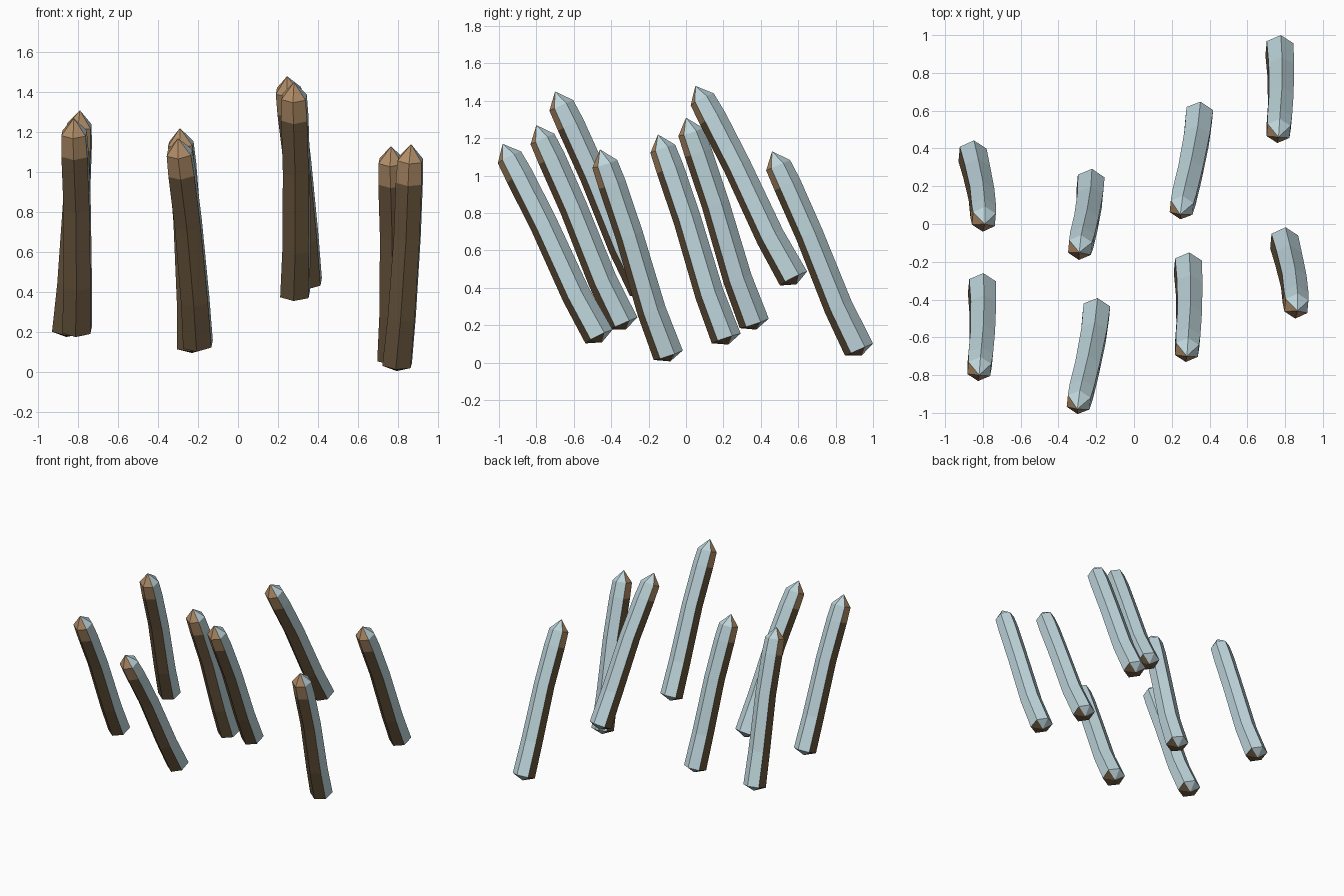
import bpy, bmesh, math
from mathutils import Vector

if "Cube" in bpy.data.objects:
    bpy.data.objects.remove(bpy.data.objects["Cube"])


def material(name, rgb):
    m = bpy.data.materials.new(name)
    m.diffuse_color = (*rgb, 1)
    m.use_nodes = True
    m.node_tree.nodes["Principled BSDF"].inputs["Base Color"].default_value = m.diffuse_color
    return m


ICE, WOOD, CUT = 0, 1, 2
MATS = [material("pale_ice", (0.51, 0.66, 0.70)),
        material("dark_wood", (0.15, 0.098, 0.05)),
        material("fresh_cut_wood", (0.45, 0.275, 0.141))]

SIDES = 6
# fraction along the stake, radius, sideways bow, lengthways bow
RINGS = [(0.0, 0.082, 0, 0), (0.22, 0.078, 0.008, -0.010), (0.58, 0.075, 0.010, 0.004),
         (0.83, 0.075, 0.003, 0.003), (0.93, 0.070, 0, 0)]
ICY = (0, 1, 5)   # columns of faces on the upper, back side


def stake(name, base, tip):
    base, tip = Vector(base), Vector(tip)
    axis = (tip - base).normalized()
    side = (Vector((1, 0, 0)) - axis * axis.x).normalized()
    back = axis.cross(side)
    bm = bmesh.new()
    rings = []
    for t, r, bow_x, bow_y in RINGS:
        c = base.lerp(tip, t) + side * bow_x + back * bow_y
        ring = []
        for k in range(SIDES):
            a = math.radians(25 + 60 * k)
            ring.append(bm.verts.new(c + r * (side * math.cos(a) + back * math.sin(a))))
        rings.append(ring)
    bottom = bm.verts.new(base - axis * 0.035)
    point = bm.verts.new(tip)
    for k in range(SIDES):
        n = (k + 1) % SIDES
        # shaft, with the sharpened wood showing near the tip
        for i in range(len(rings) - 1):
            lo, hi = rings[i], rings[i + 1]
            f = bm.faces.new((lo[k], lo[n], hi[n], hi[k]))
            f.material_index = ICE if k in ICY else (CUT if i == 3 else WOOD)
        # point and blunt lower end
        f = bm.faces.new((rings[-1][k], rings[-1][n], point))
        f.material_index = ICE if k in ICY else CUT
        f = bm.faces.new((rings[0][n], rings[0][k], bottom))
        f.material_index = ICE if k in (0, 1) else WOOD
    bmesh.ops.recalc_face_normals(bm, faces=bm.faces)
    me = bpy.data.meshes.new(name)
    bm.to_mesh(me)
    bm.free()
    for m in MATS:
        me.materials.append(m)
    ob = bpy.data.objects.new(name, me)
    bpy.context.collection.objects.link(ob)


# Eight leaning stakes: base centre and tip
STAKES = [((-0.20, -0.465, 0.14), (-0.30, -0.98, 1.17)),
          ((-0.805, -0.335, 0.21), (-0.82, -0.80, 1.27)),
          ((0.795, -0.095, 0.04), (0.865, -0.46, 1.14)),
          ((-0.23, 0.215, 0.13), (-0.29, -0.15, 1.22)),
          ((-0.855, 0.365, 0.21), (-0.79, 0.0, 1.31)),
          ((0.345, 0.575, 0.45), (0.245, 0.05, 1.48)),
          ((0.77, 0.925, 0.07), (0.765, 0.46, 1.13)),
          ((0.285, -0.225, 0.39), (0.28, -0.70, 1.45))]
for i, (b, t) in enumerate(STAKES):
    stake(f"stake_{i + 1}", b, t)
